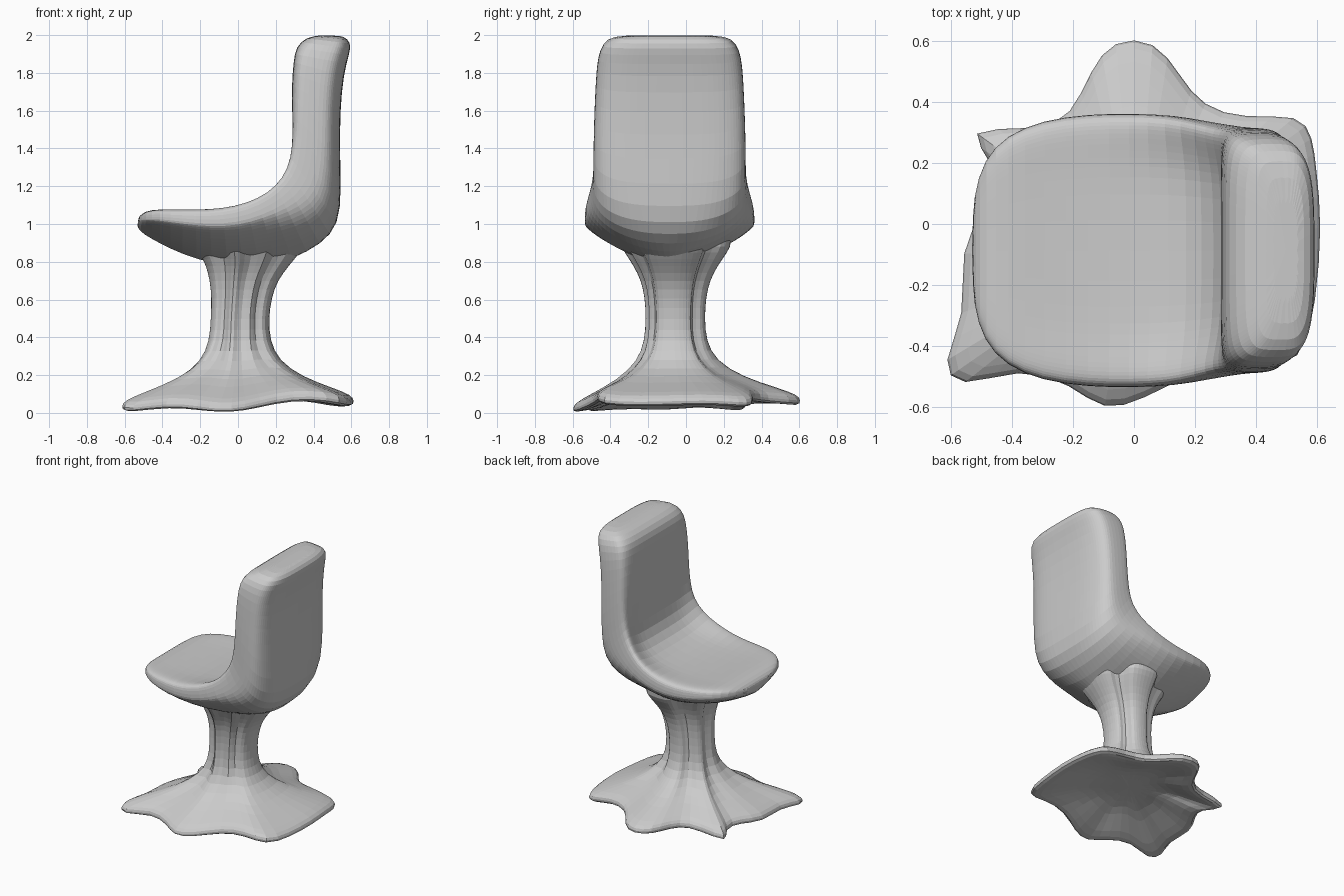
import bpy
import bmesh
import math

default = bpy.data.objects.get("Cube")
if default:
    bpy.data.objects.remove(default, do_unlink=True)

grey = bpy.data.materials.new("plain grey")
grey.use_nodes = True
colour = (0.6, 0.6, 0.6, 1)
grey.diffuse_color = colour
grey.node_tree.nodes["Principled BSDF"].inputs["Base Color"].default_value = colour


def loft(name, rings):
    """Skin closed rings of equal length, cap both ends and subdivide."""
    bm = bmesh.new()
    loops = [[bm.verts.new(p) for p in ring] for ring in rings]
    count = len(loops[0])
    for low, high in zip(loops, loops[1:]):
        for i in range(count):
            j = (i + 1) % count
            bm.faces.new((low[i], low[j], high[j], high[i]))
    for end in (loops[0], loops[-1]):
        centre = [sum(v.co[k] for v in end) / count for k in range(3)]
        hub = bm.verts.new(centre)
        for i in range(count):
            bm.faces.new((end[i], end[(i + 1) % count], hub))
    bmesh.ops.recalc_face_normals(bm, faces=bm.faces)
    mesh = bpy.data.meshes.new(name)
    bm.to_mesh(mesh)
    bm.free()
    mesh.materials.append(grey)
    obj = bpy.data.objects.new(name, mesh)
    bpy.context.collection.objects.link(obj)
    smooth = obj.modifiers.new("rounding", "SUBSURF")
    smooth.levels = smooth.render_levels = 1
    return obj


def mix(a, b, t):
    return a + (b - a) * t


def power(value, exponent):
    return math.copysign(abs(value) ** exponent, value)


# Seat and back: one shell swept from the front lip up to the top edge
# inner x, inner z, outer x, outer z, half width
SECTIONS = [
    (-.525, 1.04, -.535, .98, .18),
    (-.49, 1.075, -.5, .945, .3),
    (-.42, 1.095, -.42, .9, .38),
    (-.3, 1.105, -.3, .84, .43),
    (-.15, 1.11, -.14, .79, .45),
    (-.02, 1.14, .03, .76, .452),
    (.09, 1.19, .2, .78, .447),
    (.17, 1.265, .37, .85, .425),
    (.22, 1.36, .5, .94, .407),
    (.245, 1.47, .55, 1.07, .404),
    (.26, 1.6, .54, 1.35, .403),
    (.265, 1.75, .54, 1.6, .395),
    (.275, 1.87, .56, 1.8, .387),
    (.293, 1.94, .59, 1.9, .37),
    (.355, 1.99, .6, 1.96, .335),
    (.44, 2.0, .56, 1.995, .26),
]
SEAT_Y = -.087
SIDES = 36


def shell_ring(index, section):
    ix, iz, ox, oz, width = section
    back = min(max((index - 6) / 4, 0), 1)
    middle = mix(.63, .5, back)
    lower = mix(1.3, 3.4, back)
    mx, mz = mix(ox, ix, middle), mix(oz, iz, middle)
    # The hollow is deepest where the seat meets the back
    dish = mix(.18, .07, back) + .25 * max(0, 1 - abs(index - 7.3) / 3)
    dish *= min(1, index / 3, (len(SECTIONS) - 1 - index) / 3)
    ring = []
    for step in range(SIDES):
        angle = math.tau * step / SIDES
        c, s = math.cos(angle), math.sin(angle)
        n = 4.5 if s >= 0 else lower
        side, v = power(c, 2 / n), power(s, 2 / n)
        if v > 0:
            v -= 2 * dish * v * max(0, 1 - abs(side) ** 4)
            x, z = mix(mx, ix, v), mix(mz, iz, v)
        else:
            x, z = mix(mx, ox, -v), mix(mz, oz, -v)
        ring.append((x, SEAT_Y + width * side, z))
    return ring


loft("seat_and_back", [shell_ring(i, s) for i, s in enumerate(SECTIONS)])

# Pedestal: fluted column flaring up under the seat and out to a hollow foot
RIM = [
    (.61, 0, .07), (.59, .18, .07), (.58, .28, .06), (.54, .36, .06),
    (.36, .34, .1), (.22, .38, .09), (.15, .48, .08), (.07, .6, .07),
    (-.07, .6, .07), (-.14, .5, .08), (-.2, .35, .08), (-.31, .3, .06),
    (-.58, .32, .03), (-.42, .18, .05), (-.48, .05, .06), (-.57, -.08, .04),
    (-.54, -.3, .05), (-.63, -.45, .04), (-.57, -.54, .02), (-.37, -.46, .06),
    (-.2, -.52, .04), (-.1, -.61, .02), (.03, -.57, .03), (.2, -.47, .08),
    (.38, -.46, .1), (.55, -.46, .07), (.59, -.25, .06),
]
GROOVES = {4, 10, 14, 19, 22, 24}


def neck_point(index, scale=1.0, shift=0.0):
    x, y, _ = RIM[index]
    angle = math.atan2(y, x)
    radius = scale * (.125 if index in GROOVES else .17)
    return (.005 + shift + radius * math.cos(angle),
            -.06 + radius * math.sin(angle))


def column_ring(scale, shift, height):
    return [(*neck_point(i, scale, shift), height) for i in range(len(RIM))]


def foot_ring(spread, height):
    ring = []
    for i, (x, y, z) in enumerate(RIM):
        nx, ny = neck_point(i)
        ring.append((mix(nx, x * 1.02, spread), mix(ny, y * 1.02, spread),
                     max(0, height + z * spread)))
    return ring


COLUMN = [(1.5, .04, .98), (1.85, .05, .91), (1.65, .05, .85),
          (1.35, .04, .78), (1.1, .02, .7), (.98, .01, .61),
          (.94, 0, .5), (.99, 0, .38)]
FOOT = [(.1, .27), (.38, .165), (.75, .08), (.97, .028), (1, -.005),
        (.98, -.035), (.75, 0), (.35, .09), (.05, .13)]
rings = [column_ring(*c) for c in COLUMN] + [foot_ring(*f) for f in FOOT]
loft("pedestal", rings)
